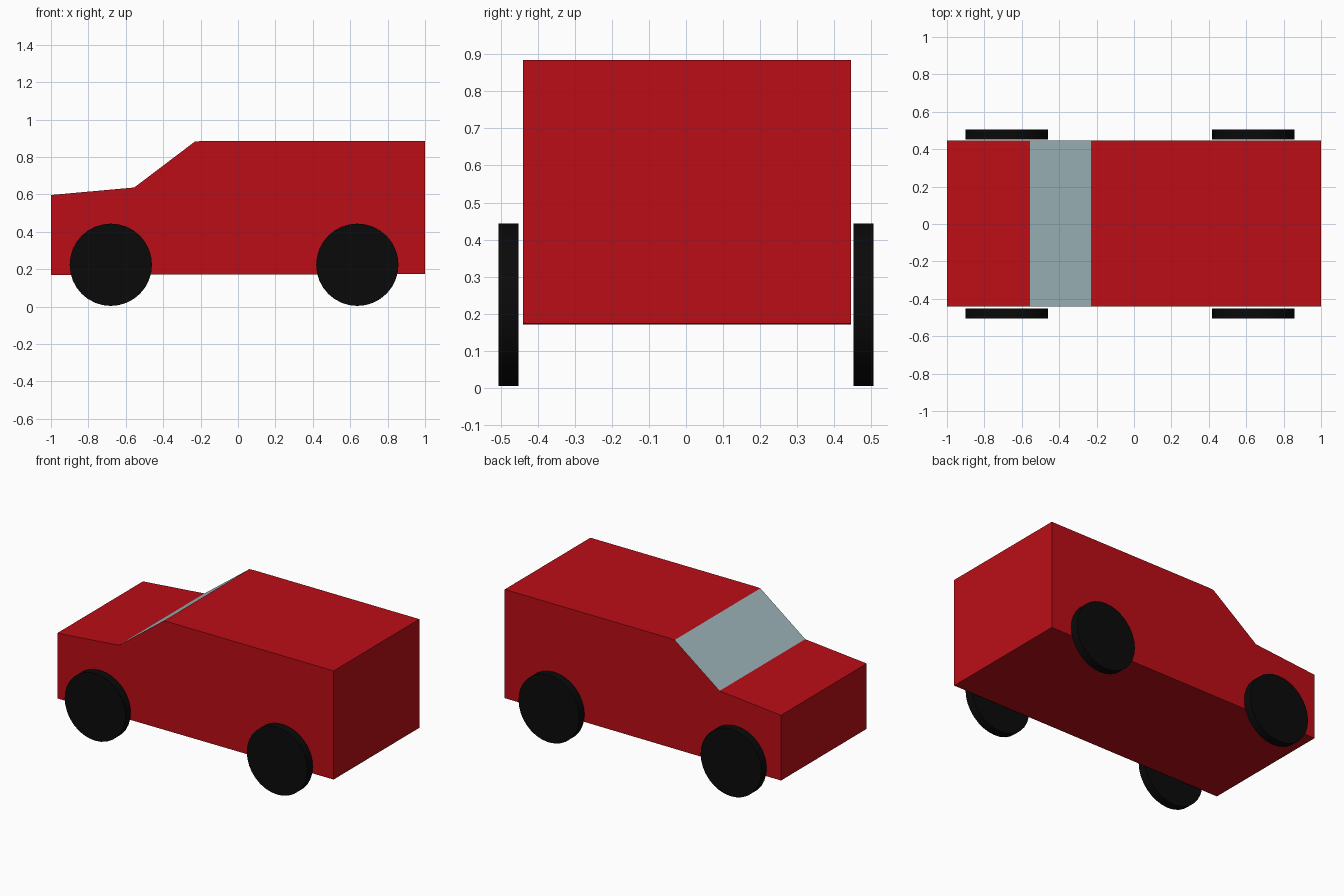
import bpy, bmesh, math

if "Cube" in bpy.data.objects:
    bpy.data.objects.remove(bpy.data.objects["Cube"])


def material(name, color):
    mat = bpy.data.materials.new(name)
    mat.diffuse_color = (*color, 1)
    mat.use_nodes = True
    mat.node_tree.nodes["Principled BSDF"].inputs["Base Color"].default_value = mat.diffuse_color
    return mat


red = material("red_paint", (0.5, 0.004, 0.008))
glass = material("window_glass", (0.35, 0.48, 0.51))
black = material("black_rubber", (0.003, 0.003, 0.003))

# Body: side profile extruded across the width, windscreen face painted as glass
PROFILE = [(-1, 0.17), (1, 0.174), (1, 0.885), (-0.2, 0.885),
           (-0.23, 0.883), (-0.555, 0.637), (-1, 0.597)]
WINDSCREEN_EDGE = 4
Y_FRONT, Y_BACK = -0.44, 0.446

bm = bmesh.new()
near = [bm.verts.new((x, Y_FRONT, z)) for x, z in PROFILE]
far = [bm.verts.new((x, Y_BACK, z)) for x, z in PROFILE]
bm.faces.new(near)
bm.faces.new(far[::-1])
for i in range(len(PROFILE)):
    j = (i + 1) % len(PROFILE)
    face = bm.faces.new((near[j], near[i], far[i], far[j]))
    face.material_index = int(i == WINDSCREEN_EDGE)
bmesh.ops.recalc_face_normals(bm, faces=bm.faces)
mesh = bpy.data.meshes.new("body")
bm.to_mesh(mesh)
bm.free()
body = bpy.data.objects.new("body", mesh)
bpy.context.collection.objects.link(body)
mesh.materials.append(red)
mesh.materials.append(glass)


# Wheels: thin discs just outside the body sides
def wheel(name, x, y):
    bpy.ops.mesh.primitive_cylinder_add(
        vertices=32, radius=0.22, depth=0.054,
        location=(x, y, 0.224), rotation=(math.pi / 2, 0, 0))
    obj = bpy.context.object
    obj.name = name
    obj.data.materials.append(black)
    bpy.ops.object.shade_smooth_by_angle()


for axle, x in (("front", -0.68), ("rear", 0.638)):
    for side, y in (("left", -0.479), ("right", 0.479)):
        wheel(f"{axle}_{side}_wheel", x, y)
